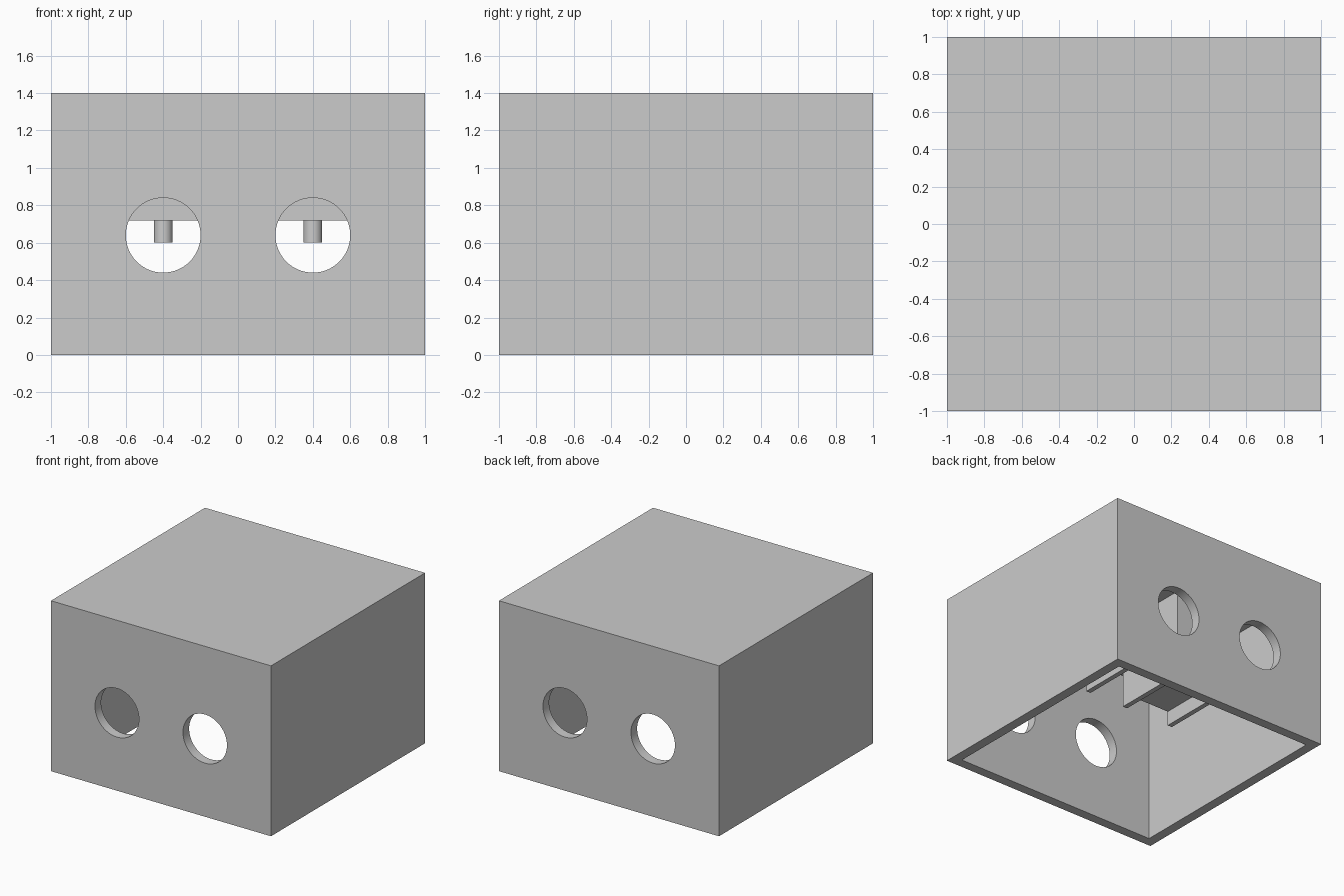
import bpy, bmesh, math
from mathutils import Vector

old = bpy.data.objects.get("Cube")
if old:
    bpy.data.objects.remove(old, do_unlink=True)

HEIGHT, WALL = 1.4, 0.08
HOLE_X, HOLE_Z, HOLE_R = 0.4, 0.64, 0.2
RAIL_Z, SEAT_Z, CEILING = 0.6, 0.72, HEIGHT - WALL

grey = bpy.data.materials.new("light_grey")
grey.use_nodes = True
colour = (0.6, 0.6, 0.6, 1)
grey.diffuse_color = colour
grey.node_tree.nodes["Principled BSDF"].inputs["Base Color"].default_value = colour


def box(name, low, high):
    low, high = Vector(low), Vector(high)
    bpy.ops.mesh.primitive_cube_add(size=1, location=(low + high) / 2)
    ob = bpy.context.object
    ob.name = name
    ob.scale = high - low
    bpy.ops.object.transform_apply(location=True, rotation=True, scale=True)
    ob.data.materials.append(grey)
    return ob


def cylinder(name, centre, radius, depth, sides=64, along_y=False):
    turn = (math.pi / 2, 0, 0) if along_y else (0, 0, 0)
    bpy.ops.mesh.primitive_cylinder_add(vertices=sides, radius=radius, depth=depth,
                                        location=centre, rotation=turn)
    ob = bpy.context.object
    ob.name = name
    bpy.ops.object.transform_apply(location=True, rotation=True, scale=True)
    ob.data.materials.append(grey)
    return ob


def smooth(ob):
    bpy.ops.object.select_all(action="DESELECT")
    ob.select_set(True)
    bpy.context.view_layer.objects.active = ob
    bpy.ops.object.shade_smooth_by_angle(angle=math.radians(30))


def cut(ob, cutter):
    cutter.hide_render = True
    mod = ob.modifiers.new("cut", "BOOLEAN")
    mod.operation, mod.solver, mod.object = "DIFFERENCE", "EXACT", cutter
    bpy.context.view_layer.objects.active = ob
    bpy.ops.object.modifier_apply(modifier=mod.name)
    bpy.data.objects.remove(cutter, do_unlink=True)


# Housing: a shell open at the bottom, with round holes front and back
housing = box("housing", (-1, -1, 0), (1, 1, HEIGHT))
inner = 1 - WALL
cut(housing, box("cavity_cutter", (-inner, -inner, -0.2), (inner, inner, CEILING)))
for side in (-1, 1):
    cut(housing, cylinder("hole_cutter", (side * HOLE_X, 0, HOLE_Z), HOLE_R, 3, along_y=True))
smooth(housing)


def holder(name, x):
    """Block hanging from the ceiling, with a rail down each side."""
    outer, gap = 0.24, 0.2
    profile = [(-outer, CEILING), (-outer, RAIL_Z), (-gap, RAIL_Z), (-gap, SEAT_Z),
               (gap, SEAT_Z), (gap, RAIL_Z), (outer, RAIL_Z), (outer, CEILING)]
    bm = bmesh.new()
    face = bm.faces.new([bm.verts.new((x + px, -0.32, pz)) for px, pz in profile])
    grown = bmesh.ops.extrude_face_region(bm, geom=[face])
    moved = [v for v in grown["geom"] if isinstance(v, bmesh.types.BMVert)]
    bmesh.ops.translate(bm, verts=moved, vec=(0, 0.64, 0))
    bmesh.ops.recalc_face_normals(bm, faces=bm.faces)
    mesh = bpy.data.meshes.new(name)
    bm.to_mesh(mesh)
    bm.free()
    mesh.materials.append(grey)
    bpy.context.collection.objects.link(bpy.data.objects.new(name, mesh))


# Two holders, each with a short peg under its seat
for label, side in (("left", 1), ("right", -1)):
    holder(label + "_holder", side * HOLE_X)
    peg = cylinder(label + "_peg", (side * HOLE_X, 0.2, (RAIL_Z + SEAT_Z) / 2),
                   0.05, SEAT_Z - RAIL_Z, sides=32)
    smooth(peg)
